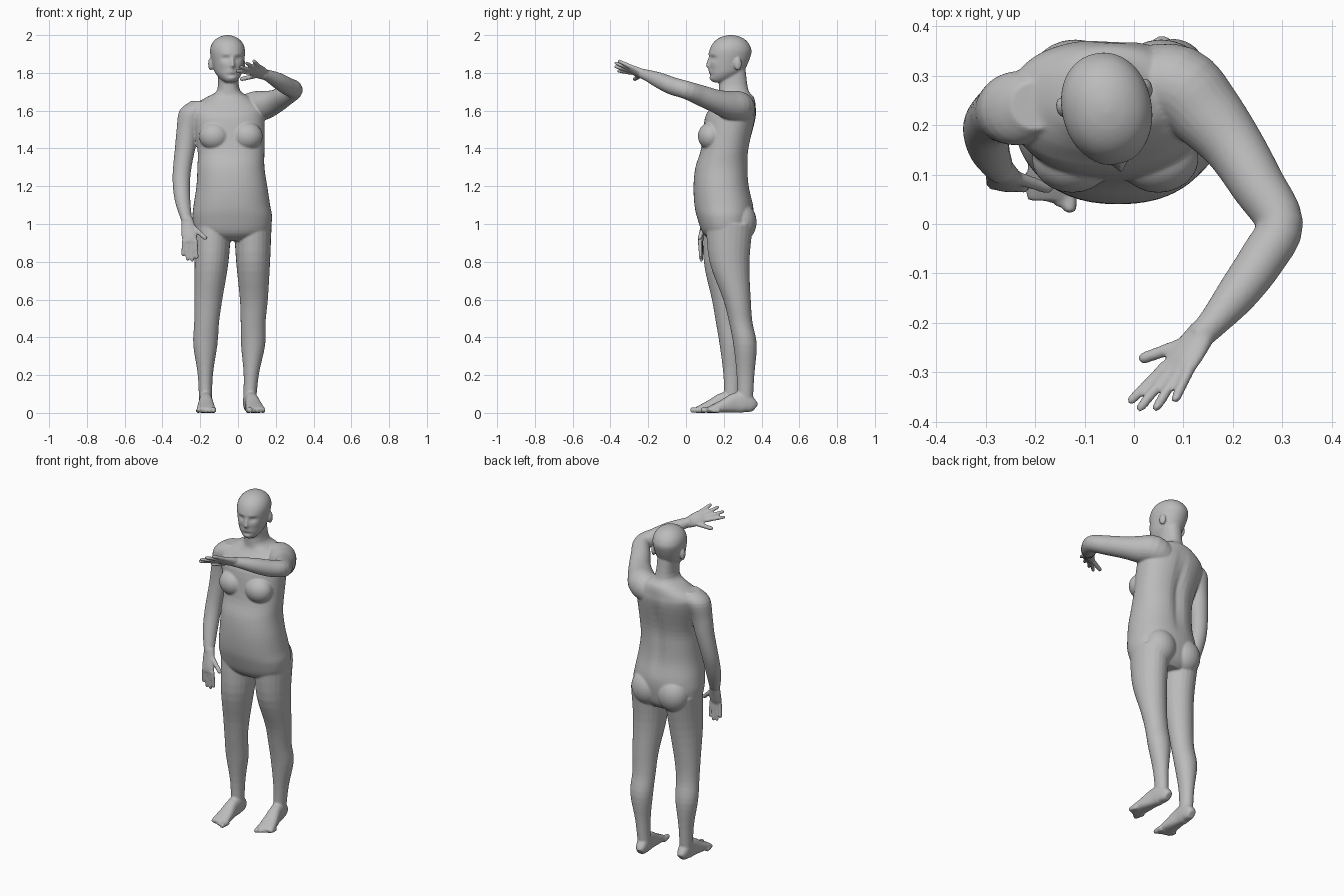
import bpy, bmesh, math
from mathutils import Vector, Matrix

default_cube = bpy.data.objects.get("Cube")
if default_cube:
    bpy.data.objects.remove(default_cube, do_unlink=True)

bm = bmesh.new()


def smooth_rows(rows, steps):
    """Catmull-Rom interpolation between neighbouring cross-sections."""
    last = len(rows) - 1
    result = []
    for i in range(last):
        before, start, end = rows[max(i - 1, 0)], rows[i], rows[i + 1]
        after = rows[min(i + 2, last)]
        for step in range(steps):
            t = step / steps
            result.append([
                b + t / 2 * (c - a + t * (a + a - 5 * b + 4 * c - d + t * (3 * (b - c) + d - a)))
                for a, b, c, d in zip(before, start, end, after)])
    return result + [list(rows[last])]


def loft(rows, side=None, power=2, steps=4, sides=24, shape=None):
    """Skin rows of (x, y, z, half width, half depth); rings are level unless side is given."""
    rows = smooth_rows(rows, steps)
    rings = []
    for i, (x, y, z, width, depth) in enumerate(rows):
        across, along = Vector((1, 0, 0)), Vector((0, 1, 0))
        if side:
            previous, following = rows[max(i - 1, 0)], rows[min(i + 1, len(rows) - 1)]
            tangent = (Vector(following[:3]) - Vector(previous[:3])).normalized()
            across = Vector(side)
            across = (across - tangent * across.dot(tangent)).normalized()
            along = tangent.cross(across)
        ring = []
        for k in range(sides):
            angle = math.tau * k / sides
            cosine, sine = math.cos(angle), math.sin(angle)
            point = Vector((x, y, z))
            point += across * width * math.copysign(abs(cosine) ** (2 / power), cosine)
            point += along * depth * math.copysign(abs(sine) ** (2 / power), sine)
            ring.append(bm.verts.new(shape(point) if shape else point))
        rings.append(ring)
    for lower, upper in zip(rings, rings[1:]):
        for k in range(sides):
            j = (k + 1) % sides
            bm.faces.new((lower[k], lower[j], upper[j], upper[k]))
    bm.faces.new(reversed(rings[0]))
    bm.faces.new(rings[-1])


def level(rows, **options):
    """Loft level rings given as (height, left, right, front, back)."""
    loft([((left + right) / 2, (front + back) / 2, z, (right - left) / 2, (back - front) / 2)
          for z, left, right, front, back in rows], **options)


def limb(rows, side=None):
    """Loft round cross-sections given as (x, y, z, radius)."""
    loft([(*row, row[-1]) for row in rows], side=side)


def ball(center, size, turn=0):
    matrix = (Matrix.Translation(center) @ Matrix.Rotation(turn, 4, "Z")
              @ Matrix.Diagonal((*size, 1)))
    bmesh.ops.create_uvsphere(bm, u_segments=24, v_segments=16, radius=1, matrix=matrix)


def digit(base, tip, radius, side):
    """A finger or toe that narrows to a rounded tip."""
    limb([(*base.lerp(tip, t), radius * scale)
          for t, scale in ((0, 1.1), (.5, 1), (.9, .9), (1, .4))], side)


# Torso and neck, with a shallow groove down the spine
def spine(point):
    if point.y > .25 and 1.1 < point.z < 1.65:
        fade = math.sin((point.z - 1.1) / .55 * math.pi)
        point.y -= .016 * fade * math.exp(-((point.x + .04) / .03) ** 2)
    return point


level([(.91, -.13, .07, .14, .31), (.95, -.22, .16, .09, .34), (1.03, -.24, .18, .06, .355),
       (1.1, -.235, .17, .045, .355), (1.2, -.22, .155, .04, .335), (1.3, -.215, .14, .05, .33),
       (1.4, -.215, .14, .08, .335), (1.56, -.25, .14, .1, .37), (1.62, -.245, .13, .135, .37),
       (1.67, -.17, .07, .17, .36), (1.71, -.11, .01, .175, .33), (1.82, -.11, 0, .17, .315)],
      power=2.25, sides=48, shape=spine)

# Chest and buttocks
for shift in (-.087, .087):
    ball((shift - .038, .133, 1.465), (.082, .07, .075))
    ball((shift - .032, .288, 1.01), (.095, .086, .105))


# Legs share their thickness and differ in stance
def leg(across, forward):
    heights = (1, .8, .6, .48, .36, .2, .04)
    widths = (.1, .09, .074, .066, .064, .04, .034)
    depths = (.125, .106, .073, .062, .062, .047, .04)
    loft(list(zip(across, forward, heights, widths, depths)))


leg((-.135, -.14, -.157, -.166, -.173, -.173, -.172), (.22, .2, .21, .22, .24, .245, .243))
leg((.078, .08, .084, .08, .08, .07, .06), (.23, .23, .27, .29, .313, .315, .313))


# Feet with toes; inner is the x direction of the big toe
def foot(heel, toe, inner):
    heel, toe = Vector((*heel, 0)), Vector((*toe, 0))
    across = Vector((0, 0, 1)).cross(toe - heel).normalized() * inner
    rows = []
    for t, width, height in ((0, .018, .05), (.06, .03, .075), (.2, .036, .11), (.38, .036, .105),
                             (.6, .044, .07), (.84, .05, .036), (.9, .046, .026)):
        center = heel.lerp(toe, t)
        rows.append((center.x, center.y, height / 2, width, height / 2))
    loft(rows, side=across, power=2.5)
    for i in range(5):
        radius = .011 if i else .015
        offset = across * (.038 - .02 * i) + Vector((0, 0, radius))
        base, tip = heel.lerp(toe, .78 - .02 * i), heel.lerp(toe, 1 - .04 * i)
        digit(base + offset, tip + offset, radius, across)


foot((-.172, .295), (-.168, .022), 1)
foot((.055, .365), (.102, .085), -1)

# Lowered right arm and raised left arm
limb([(-.2, .24, 1.65, .05), (-.235, .235, 1.6, .075), (-.265, .227, 1.5, .06),
      (-.28, .22, 1.4, .054), (-.295, .205, 1.3, .049), (-.3, .185, 1.22, .046),
      (-.293, .15, 1.12, .041), (-.272, .11, 1.02, .029)])
limb([(.02, .28, 1.59, .08), (.09, .28, 1.62, .082), (.145, .225, 1.63, .075),
      (.2, .16, 1.65, .062), (.25, .08, 1.68, .055), (.295, 0, 1.71, .048),
      (.26, -.07, 1.73, .047), (.21, -.14, 1.76, .042), (.16, -.2, 1.785, .031),
      (.13, -.23, 1.795, .027)], side=(0, 0, 1))


# Hands: a flat palm, four fanned fingers and a thumb on the across side
def hand(wrist, knuckles, across, aim, fan, thumb):
    wrist, knuckles, across, aim = map(Vector, (wrist, knuckles, across, aim))
    loft([(*wrist.lerp(knuckles, t), width, depth) for t, width, depth in
          ((0, .03, .025), (.4, .038, .02), (.85, .041, .016), (1.1, .034, .01))], side=across)
    for i, length in enumerate((.1, .115, .11, .085)):
        offset = .03 - .02 * i
        base = knuckles + across * offset
        digit(base, base + (aim + across * offset * fan) * length, .0105, across)
    digit(wrist.lerp(knuckles, .4) + across * .025, Vector(thumb), .0125, across)


hand((-.27, .11, 1.03), (-.255, .077, .915), (1, -.1, 0), (0, .05, -1), 2.5, (-.167, .07, .92))
hand((.14, -.217, 1.79), (.09, -.288, 1.816), (-.8, .1, -.55), (-.58, -.8, .25), 8,
     (.01, -.275, 1.765))

# Head: smooth skull and jaw, with the face pushed in and out, turned to its left
yaw = math.radians(13)
head_place = Matrix.Translation((-.056, .238, 0)) @ Matrix.Rotation(yaw, 4, "Z")
features = {  # x, height, spread in x, spread in height, push forward
    "nose tip": (0, 1.837, .012, .013, .02),
    "nose bridge": (0, 1.86, .009, .02, .013),
    "eye socket": (.034, 1.877, .018, .011, -.013),
    "eyeball": (.034, 1.876, .01, .006, .006),
    "brow": (.03, 1.9, .025, .01, .004),
    "cheek": (.045, 1.845, .02, .02, .004),
    "lips": (0, 1.808, .02, .009, .009),
    "mouth line": (0, 1.808, .02, .003, -.005),
    "chin crease": (0, 1.788, .03, .006, -.005),
    "chin": (0, 1.77, .02, .012, .006),
}


def face(point):
    if point.y < 0:
        for x, z, spread_x, spread_z, push in features.values():
            distance = ((abs(point.x) - x) / spread_x) ** 2 + ((point.z - z) / spread_z) ** 2
            point.y -= push * math.exp(-distance)
    return head_place @ point


level([(z, -width, width, front, back) for z, width, front, back in
       ((1.75, .025, -.095, -.03), (1.765, .045, -.108, .01), (1.79, .064, -.114, .045),
        (1.82, .076, -.115, .075), (1.9, .09, -.117, .108), (1.94, .087, -.106, .103),
        (1.97, .07, -.084, .082), (1.99, .043, -.052, .052), (2, .012, -.015, .015))],
      power=2.1, steps=8, sides=80, shape=face)
for x in (-.087, .087):
    ball(head_place @ Vector((x, .018, 1.847)), (.013, .021, .034), yaw)

# Fuse the parts into one skin and relax the joins
source = bpy.data.meshes.new("body parts")
bmesh.ops.recalc_face_normals(bm, faces=bm.faces)
bm.to_mesh(source)
bm.free()
body = bpy.data.objects.new("body", source)
bpy.context.scene.collection.objects.link(body)
fuse = body.modifiers.new("fuse", "REMESH")
fuse.mode = "VOXEL"
fuse.voxel_size = .0055
relax = body.modifiers.new("relax", "SMOOTH")
relax.iterations = 4
bpy.context.view_layer.update()
skin = bpy.data.meshes.new_from_object(body.evaluated_get(bpy.context.evaluated_depsgraph_get()))
body.modifiers.clear()
body.data = skin
bpy.data.meshes.remove(source)
skin.name = "body"
skin.shade_smooth()

# Plain grey skin
grey = bpy.data.materials.new("plain grey")
grey.use_nodes = True
color = (.5, .5, .5, 1)
grey.diffuse_color = color
grey.node_tree.nodes["Principled BSDF"].inputs["Base Color"].default_value = color
skin.materials.clear()
skin.materials.append(grey)
